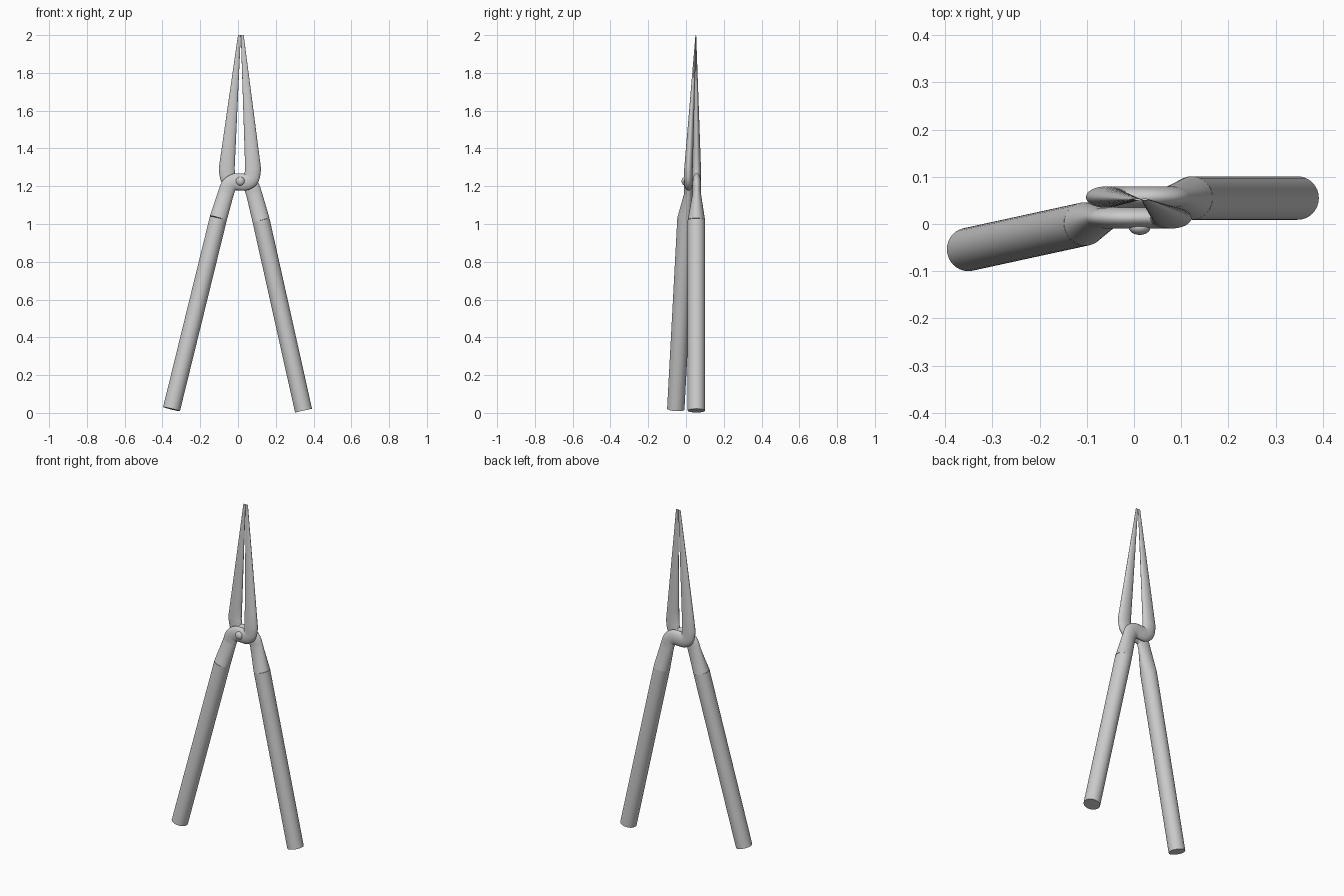
import bpy, bmesh, math
from mathutils import Vector

if "Cube" in bpy.data.objects:
    bpy.data.objects.remove(bpy.data.objects["Cube"])

SIDES = 32


def catmull(rows, steps):
    """Smooth rows of numbers (x, y, z, half width, half depth)."""
    rows = [Vector(r) for r in rows]
    pts = [rows[0] * 2 - rows[1]] + rows + [rows[-1] * 2 - rows[-2]]
    out = []
    for i in range(1, len(pts) - 2):
        a, b, c, d = pts[i - 1:i + 3]
        for s in range(steps):
            t = s / steps
            out.append(0.5 * (2 * b + (c - a) * t + (2 * a - 5 * b + 4 * c - d) * t * t
                              + (3 * b - a - 3 * c + d) * t ** 3))
    return out + [rows[-1]]


def loft(name, rows):
    """Skin elliptical sections along a path, capped at both ends."""
    bm = bmesh.new()
    centres = [Vector(r[:3]) for r in rows]
    rings = []
    for i, r in enumerate(rows):
        tangent = (centres[min(i + 1, len(rows) - 1)] - centres[max(i - 1, 0)]).normalized()
        depth = Vector((0, 1, 0))
        depth = (depth - tangent * depth.dot(tangent)).normalized()
        width = depth.cross(tangent)
        rings.append([bm.verts.new(centres[i] + width * r[3] * math.cos(a) + depth * r[4] * math.sin(a))
                      for a in (2 * math.pi * k / SIDES for k in range(SIDES))])
    for a, b in zip(rings, rings[1:]):
        for k in range(SIDES):
            j = (k + 1) % SIDES
            bm.faces.new((a[k], a[j], b[j], b[k]))
    bm.faces.new(rings[0][::-1])
    bm.faces.new(rings[-1])
    bmesh.ops.recalc_face_normals(bm, faces=bm.faces)
    mesh = bpy.data.meshes.new(name)
    bm.to_mesh(mesh)
    bm.free()
    ob = bpy.data.objects.new(name, mesh)
    bpy.context.collection.objects.link(ob)
    smooth(ob)


def smooth(ob):
    bpy.ops.object.select_all(action='DESELECT')
    ob.select_set(True)
    bpy.context.view_layer.objects.active = ob
    bpy.ops.object.shade_smooth_by_angle(angle=math.radians(35))


# S-shaped bend in the front plane: x offset from the pivot, z, half width
BEND = [(-0.075, 1.16, 0.042), (-0.059, 1.202, 0.042), (-0.03, 1.222, 0.044), (0, 1.223, 0.045),
        (0.034, 1.223, 0.044), (0.061, 1.243, 0.042), (0.07, 1.29, 0.042)]


def half(label, side, foot, knee, bend_y, tip_x):
    # round handle
    loft(label + "_handle", [(*foot, 0.046, 0.046), (*knee, 0.046, 0.046)])
    # crossing bend and tapered jaw
    bend = catmull([(0.01 + side * x, bend_y, z, w, 0.0225) for x, z, w in BEND], 5)
    base = bend[-1]
    tip = Vector((tip_x, 0.052, 2.0, 0.0075, 0.002))
    jaw = [base.lerp(tip, t / 8) for t in range(1, 9)]
    loft(label + "_jaw", [(*knee, 0.046, 0.046)] + bend + jaw)


half("front", 1, (-0.352, -0.054, 0.02), (-0.104, 0.0, 1.03), 0.013, 0.0225)
half("back", -1, (0.347, 0.055, 0.012), (0.122, 0.055, 1.02), 0.057, 0.0075)

# pivot rivet
bpy.ops.mesh.primitive_uv_sphere_add(segments=24, ring_count=12, radius=0.023, location=(0.012, -0.007, 1.227))
rivet = bpy.context.object
rivet.name = "pivot_rivet"
rivet.scale.y = 0.7
smooth(rivet)
